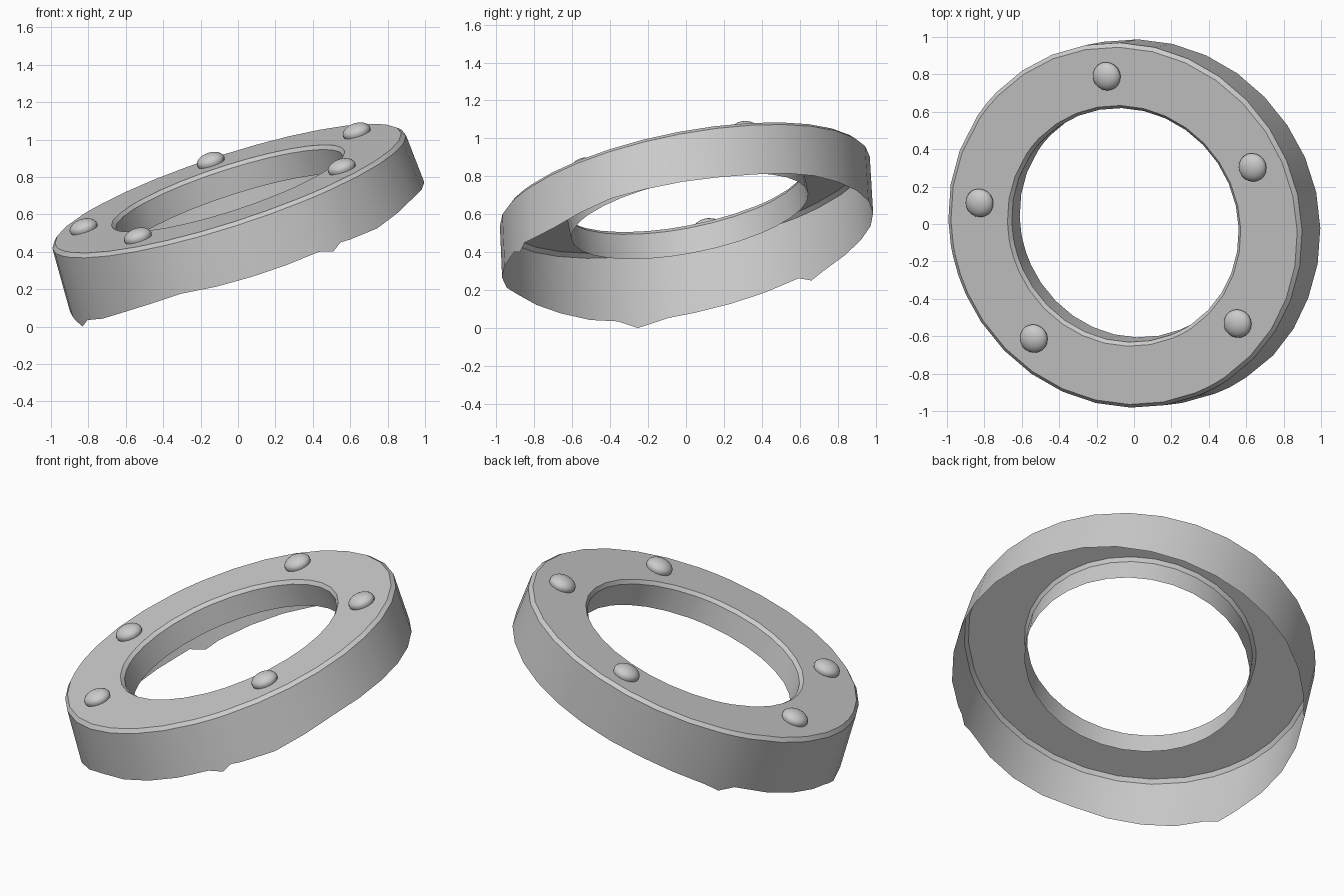
import bpy, bmesh, math
from mathutils import Vector, Matrix

if "Cube" in bpy.data.objects:
    bpy.data.objects.remove(bpy.data.objects["Cube"])

# Tilted frame shared by all parts
normal = Vector((-0.304, -0.185, 0.935)).normalized()
rot = Vector((0, 0, 1)).rotation_difference(normal).to_matrix()
centre = Vector((-0.05, -0.008, 0.742))
frame = Matrix.Translation(centre) @ rot.to_4x4()

# Broken lower edge of the skirt: angle in degrees, depth below the rim
EDGE = [(18, .295), (31, .290), (45, .295), (60, .31), (80, .325), (98, .335),
        (117, .343), (135, .37), (140, .39), (145, .346), (163, .361),
        (188, .372), (197.7, .408), (204, .363), (213, .354), (229, .316),
        (247, .283), (261, .296), (277, .30), (292.5, .294), (297, .322),
        (300.3, .292), (311, .315), (323, .30), (334, .275), (357, .282)]
CORNERS = [135, 140, 145, 188, 197.7, 204, 292.5, 297, 300.3]


def edge_depth(a):
    pts = [(EDGE[-1][0] - 360, EDGE[-1][1])] + EDGE + [(EDGE[0][0] + 360, EDGE[0][1])]
    for (a0, d0), (a1, d1) in zip(pts, pts[1:]):
        if a0 <= a <= a1:
            return d0 + (d1 - d0) * (a - a0) / (a1 - a0)


def make_object(name, bm, matrix, angle):
    mesh = bpy.data.meshes.new(name)
    bm.to_mesh(mesh)
    bm.free()
    ob = bpy.data.objects.new(name, mesh)
    bpy.context.collection.objects.link(ob)
    ob.matrix_world = matrix
    bpy.ops.object.select_all(action='DESELECT')
    ob.select_set(True)
    bpy.context.view_layer.objects.active = ob
    bpy.ops.object.shade_smooth_by_angle(angle=math.radians(angle))
    return ob


def revolve(bm, profile, angles):
    """Sweep (radius, height) points round the axis."""
    rows = [[bm.verts.new((r * math.cos(math.radians(a)), r * math.sin(math.radians(a)), h))
             for a in angles] for r, h in profile]
    n = len(angles)
    for low, high in zip(rows, rows[1:]):
        for i in range(n):
            j = (i + 1) % n
            bm.faces.new((low[i], low[j], high[j], high[i]))
    return rows


# Thin ring shell: ragged skirt, chamfers, flat plate and short inner collar
base = [i * 360 / 32 for i in range(32)]
angles = sorted([a for a in base if all(abs(a - c) > 3 for c in CORNERS)] + CORNERS)
bm = bmesh.new()
rows = revolve(bm, [(1.008, 0), (0.993, -0.01), (0.972, 0.01),
                    (0.655, 0.01), (0.637, -0.010), (0.637, -0.15)], angles)
# Pull the skirt's lower edge down and lean it towards the front
lean = rot.inverted() @ Vector((0, -1, 0))
for v, a in zip(rows[0], angles):
    d = edge_depth(a)
    v.co.z = -d
    v.co += lean * d * (0.13 + 0.04 * math.sin(math.radians(a)))
ring = make_object("ring_shell", bm, frame, 30)

# Five domed rivets seated on the plate
RIVETS = [(-0.15, 0.787), (0.63, 0.30), (0.55, -0.535), (-0.54, -0.615), (-0.83, 0.11)]
for k, (x, y) in enumerate(RIVETS):
    z = centre.z + 0.042 - (normal.x * (x - centre.x) + normal.y * (y - centre.y)) / normal.z
    local = rot.inverted() @ (Vector((x, y, z)) - centre)
    bm = bmesh.new()
    profile = [(0.073, 0.0), (0.077, 0.014)]
    for i in range(1, 6):
        t = math.radians(i * 15)
        profile.append((0.077 * math.cos(t), 0.014 + 0.046 * math.sin(t)))
    rows = revolve(bm, profile, [i * 18 for i in range(20)])
    bm.faces.new(rows[0][::-1])
    tip = bm.verts.new((0, 0, 0.06))
    for i in range(20):
        bm.faces.new((rows[-1][i], rows[-1][(i + 1) % 20], tip))
    seat = Matrix.Translation((local.x, local.y, 0.0115))
    make_object("rivet_%d" % (k + 1), bm, frame @ seat, 40)

# Drop everything so the lowest point rests on the ground
bpy.context.view_layer.update()
low = min((ring.matrix_world @ v.co).z for v in ring.data.vertices)
for ob in bpy.context.collection.objects:
    ob.location.z -= low
